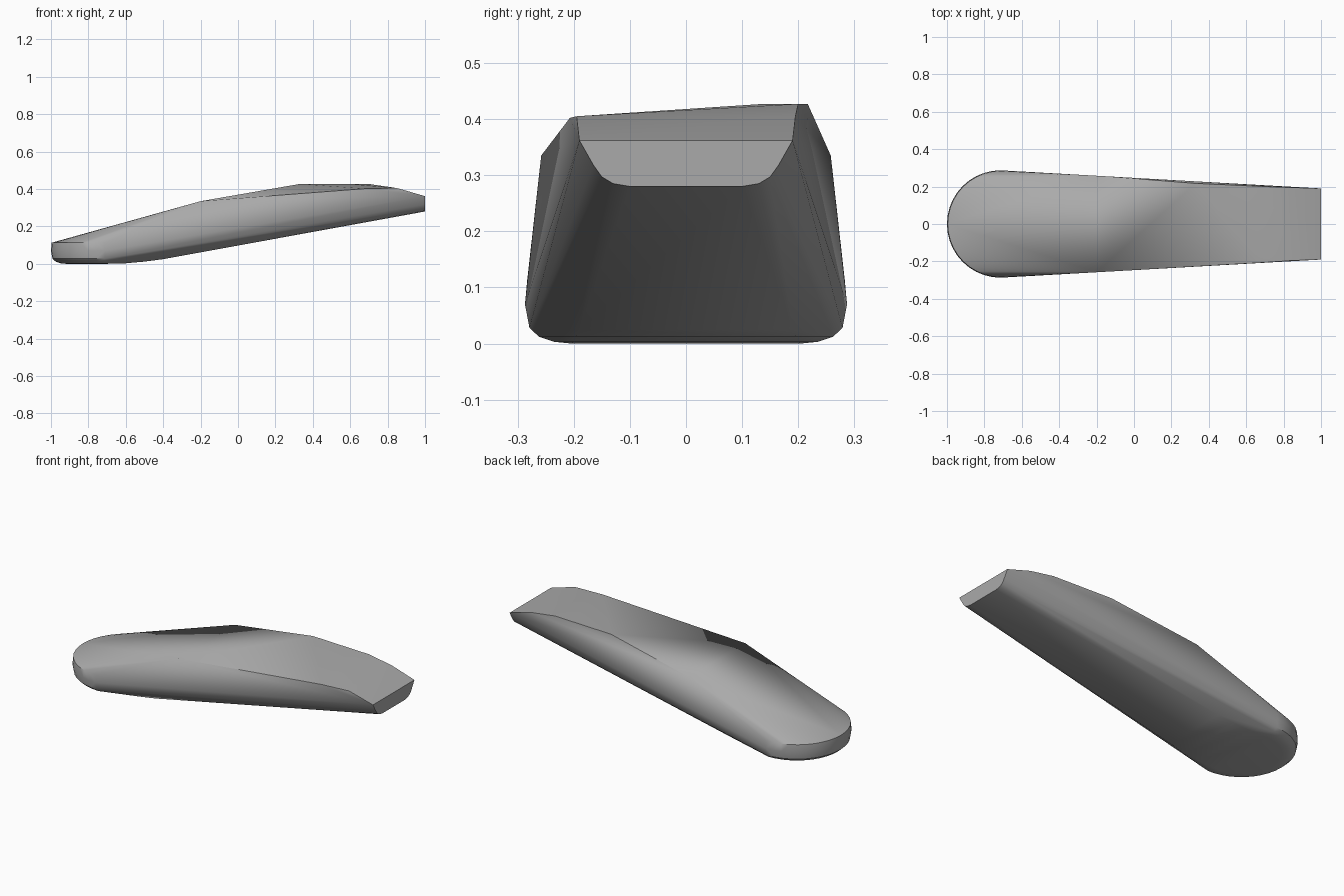
import bpy, bmesh, math

cube = bpy.data.objects.get("Cube")
if cube:
    bpy.data.objects.remove(cube, do_unlink=True)

grey = bpy.data.materials.new("plain grey")
grey.use_nodes = True
colour = (0.4, 0.4, 0.4, 1)
grey.diffuse_color = colour
grey.node_tree.nodes["Principled BSDF"].inputs["Base Color"].default_value = colour

bm = bmesh.new()


def pair(x, y, z):
    """Add a point on both sides of the centre line."""
    for side in (-1, 1):
        bm.verts.new((x, side * y, z))


# Rounded nose: stacked half rings with a soft lower edge
STEPS = 20
for radius, z in [(0.283, 0.113), (0.287, 0.07), (0.279, 0.028),
                  (0.262, 0.012), (0.235, 0.003), (0.205, 0)]:
    for i in range(STEPS + 1):
        a = math.pi * (0.5 + i / STEPS)
        bm.verts.new((-0.713 + radius * math.cos(a), radius * math.sin(a), z))

# Underside bending up from the flat foot
for x, y, z in [(-0.6, 0.2, 0.003), (-0.5, 0.196, 0.012), (-0.4, 0.19, 0.025)]:
    pair(x, y, z)

# Cut end with rounded lower corners
for y, z in [(0.19, 0.362), (0.165, 0.318), (0.15, 0.297), (0.13, 0.285), (0.1, 0.28)]:
    pair(1, y, z)

# Upper edges, with the rear edge humped higher than the front one
pair(-0.2, 0.258, 0.335)
pair(0.85, 0.195, 0.405)
bm.verts.new((0.68, -0.207, 0.402))
for x, y in [(0.33, 0.217), (0.7, 0.2), (0.6, 0.137)]:
    bm.verts.new((x, y, 0.427))

# Stretch the skin over the points
hull = bmesh.ops.convex_hull(bm, input=bm.verts[:])
spare = {g for g in hull["geom_interior"] + hull["geom_unused"]
         if isinstance(g, bmesh.types.BMVert)}
bmesh.ops.delete(bm, geom=list(spare), context='VERTS')
bmesh.ops.dissolve_limit(bm, angle_limit=math.radians(0.5),
                         verts=bm.verts[:], edges=bm.edges[:])
bmesh.ops.recalc_face_normals(bm, faces=bm.faces[:])

mesh = bpy.data.meshes.new("lever_body")
bm.to_mesh(mesh)
bm.free()
mesh.materials.append(grey)
body = bpy.data.objects.new("lever_body", mesh)
bpy.context.collection.objects.link(body)

# Smooth shading that keeps the crisp edges
bpy.ops.object.select_all(action='DESELECT')
body.select_set(True)
bpy.context.view_layer.objects.active = body
bpy.ops.object.shade_smooth_by_angle(angle=math.radians(30))
